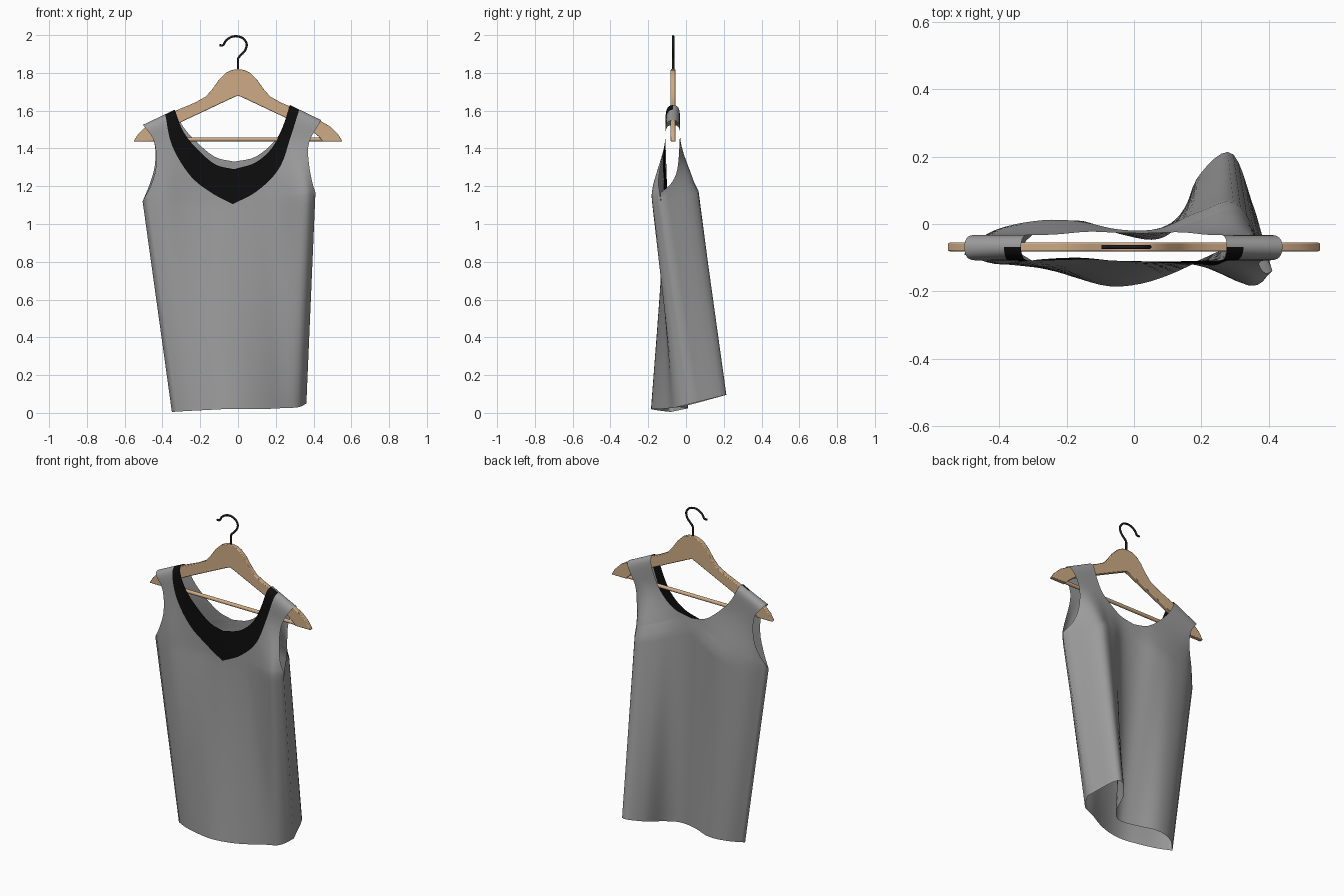
import bpy, bmesh, math
from mathutils import Vector

if "Cube" in bpy.data.objects:
    bpy.data.objects.remove(bpy.data.objects["Cube"])


def material(name, rgb):
    m = bpy.data.materials.new(name)
    m.diffuse_color = (*rgb, 1)
    m.use_nodes = True
    m.node_tree.nodes["Principled BSDF"].inputs["Base Color"].default_value = m.diffuse_color
    return m


GREY = material("grey cloth", (0.33, 0.33, 0.33))
BLACK = material("black trim", (0.004, 0.004, 0.004))
WOOD = material("light wood", (0.62, 0.41, 0.24))
WIRE = material("dark wire", (0.012, 0.012, 0.014))
HY = -0.068  # depth plane of the hanger


def spline(pts, f):
    """Smooth curve through pts, f from 0 to 1."""
    p = [Vector(v) for v in pts]
    n = len(p) - 1
    i = min(int(f * n), n - 1)
    t = f * n - i
    b, c = p[i], p[i + 1]
    a = p[i - 1] if i > 0 else b * 2 - c
    d = p[i + 2] if i + 2 <= n else c * 2 - b
    return 0.5 * (2 * b + (c - a) * t + (2 * a - 5 * b + 4 * c - d) * t * t
                  + (3 * b - a - 3 * c + d) * t ** 3)


# Cross-sections of the top, left seam to right seam: hem (x, y, z) and armpit (x, y)
HEM = {
    "front": [(-.35, -.08, .005), (-.27, -.125, .01), (-.17, -.16, .015), (-.07, -.185, .02),
              (.03, -.175, .02), (.13, -.14, .02), (.23, -.09, .025), (.32, -.05, .03), (.362, .03, .05)],
    "back": [(-.35, -.08, .005), (-.27, -.01, .02), (-.16, .01, .025), (-.04, -.03, .03),
             (.07, -.045, .03), (.14, .01, .04), (.19, .14, .075), (.29, .21, .095), (.362, .03, .05)],
}
PIT = {
    "front": [(-.505, -.09), (-.4, -.12), (-.28, -.105), (-.16, -.1), (-.05, -.11),
              (.07, -.115), (.2, -.125), (.35, -.185), (.41, -.14)],
    "back": [(-.505, -.09), (-.42, -.02), (-.29, .01), (-.17, .01), (-.05, -.015),
             (.07, -.015), (.19, .03), (.31, .05), (.41, -.14)],
}
TOP_Y = {"front": -.108, "back": -.032}

# Flat pattern edges (x, z) from armpit / neck bottom up to the shoulder ridge
ARM = {-1: [(-.505, 1.12), (-.455, 1.21), (-.43, 1.31), (-.445, 1.44), (-.503, 1.525)],
       1: [(.41, 1.165), (.38, 1.22), (.365, 1.31), (.375, 1.43), (.44, 1.55)]}
NECK = {
    ("front", -1): [(-.02, 1.29), (-.12, 1.315), (-.215, 1.395), (-.29, 1.49), (-.335, 1.605)],
    ("front", 1): [(-.02, 1.29), (.09, 1.325), (.18, 1.405), (.235, 1.51), (.275, 1.63)],
    ("back", -1): [(-.02, 1.33), (-.12, 1.355), (-.22, 1.435), (-.29, 1.515), (-.335, 1.605)],
    ("back", 1): [(-.02, 1.33), (.09, 1.355), (.19, 1.435), (.24, 1.52), (.275, 1.63)],
}
BAND = {-1: [(-.025, 1.105), (-.15, 1.17), (-.255, 1.26), (-.35, 1.42)],
        1: [(-.025, 1.105), (.09, 1.17), (.195, 1.28), (.27, 1.44)]}
for sd in BAND:  # band meets the ridge 70% of the way in
    BAND[sd].append(tuple(Vector(ARM[sd][4]).lerp(Vector(NECK["front", sd][4]), .7)))


def drape(side, p, q):
    """Flat pattern point to space; q = 0 at armpit, 1 at shoulder ridge."""
    x, z = p
    s = min(max((x + .505) / .915, 0), 1)
    pit = spline(PIT[side], s)
    if q <= 0:
        w = -q  # 0 armpit .. 1 hem
        hem = spline(HEM[side], s)
        return (pit.x + (hem.x - pit.x) * w, pit.y + (hem.y - pit.y) * w, z + hem.z * w)
    k = min(max((z - 1.12) / .36, 0), 1)
    k = k * k * (3 - 2 * k)
    y = pit.y + (TOP_Y[side] - pit.y) * k
    r = max(0, (q - .75) / .25)
    y = HY + (y - HY) * math.sqrt(max(0, 1 - r ** 6))
    return (pit.x + (x - pit.x) * k, y, z)


bm = bmesh.new()


def grid(rows, mat):
    vs = [[bm.verts.new(c) for c in r] for r in rows]
    for a, b in zip(vs, vs[1:]):
        for i in range(len(a) - 1):
            bm.faces.new((a[i], a[i + 1], b[i + 1], b[i])).material_index = mat


UP = [math.sin(i / 24 * math.pi / 2) for i in range(25)]
for side in ("front", "back"):
    for sd in (-1, 1):
        inner = BAND[sd] if side == "front" else NECK[side, sd]
        n = 14 if side == "front" else 20
        rows = []
        # body below the armpits
        for j in range(24):
            w = 1 - j / 24
            r = []
            for i in range(n + 1):
                p = Vector(ARM[sd][0]).lerp(Vector(inner[0]), i / n)
                p.y *= 1 - w
                r.append(drape(side, p, -w))
            rows.append(r)
        # chest and strap up to the ridge
        # (first row sits on the armpit line, so blend the level smoothly)
        for q in UP:
            a, b = spline(ARM[sd], q), spline(inner, q)
            rows.append([drape(side, a.lerp(b, i / n), max(q, 1e-6)) for i in range(n + 1)])
        # ease the body rows toward the chest so height alone drives the drape
        grid(rows, 0)
        # black neck band
        if side == "front":
            grid([[drape(side, spline(BAND[sd], q).lerp(spline(NECK[side, sd], q), i / 6), max(q, 1e-6))
                   for i in range(7)] for q in UP], 1)

bmesh.ops.remove_doubles(bm, verts=bm.verts, dist=0.0015)
bmesh.ops.recalc_face_normals(bm, faces=bm.faces)
me = bpy.data.meshes.new("sleeveless_top")
bm.to_mesh(me)
bm.free()
top = bpy.data.objects.new("sleeveless_top", me)
bpy.context.collection.objects.link(top)
me.materials.append(GREY)
me.materials.append(BLACK)
for f in me.polygons:
    f.use_smooth = True

# Wooden hanger body: mirrored outline, extruded
upper = [(0, 1.82), (.035, 1.815), (.065, 1.80), (.1, 1.765), (.135, 1.715), (.17, 1.675), (.23, 1.642),
         (.33, 1.6), (.43, 1.55), (.49, 1.515), (.53, 1.475), (.553, 1.437)]
lower = [(.45, 1.437), (.425, 1.465), (.38, 1.5), (.3, 1.54), (.03, 1.667), (0, 1.68)]
half = upper + lower
outline = half + [(-x, z) for x, z in reversed(half[1:-1])]
bm = bmesh.new()
face = bm.faces.new([bm.verts.new((x, HY - .013, z)) for x, z in outline])
ext = bmesh.ops.extrude_face_region(bm, geom=[face])
bmesh.ops.translate(bm, verts=[v for v in ext["geom"] if isinstance(v, bmesh.types.BMVert)], vec=(0, .026, 0))
bmesh.ops.recalc_face_normals(bm, faces=bm.faces)
me = bpy.data.meshes.new("hanger_body")
bm.to_mesh(me)
bm.free()
body = bpy.data.objects.new("hanger_body", me)
bpy.context.collection.objects.link(body)
me.materials.append(WOOD)
bev = body.modifiers.new("soft_edges", "BEVEL")
bev.width, bev.segments, bev.limit_method = .004, 2, "ANGLE"
bev.angle_limit = math.radians(60)
bpy.context.view_layer.objects.active = body
body.select_set(True)
bpy.ops.object.shade_smooth_by_angle(angle=math.radians(35))

# Trouser bar
bpy.ops.mesh.primitive_cylinder_add(vertices=16, radius=.011, depth=.96, location=(0, HY, 1.448),
                                    rotation=(0, math.pi / 2, 0))
bar = bpy.context.object
bar.name = "hanger_bar"
bar.data.materials.append(WOOD)
bpy.ops.object.shade_smooth_by_angle(angle=math.radians(40))

# Wire hook
path = [(-.097, 1.946), (-.078, 1.948), (-.063, 1.972), (-.035, 1.99), (-.005, 1.994), (.028, 1.982),
        (.046, 1.952), (.036, 1.917), (.004, 1.882), (0, 1.86), (0, 1.80)]
cu = bpy.data.curves.new("hanger_hook", "CURVE")
cu.dimensions = "3D"
cu.bevel_depth, cu.bevel_resolution, cu.use_fill_caps = .006, 3, True
sp = cu.splines.new("POLY")
sp.points.add(50)
for i, pt in enumerate(sp.points):
    c = spline(path, i / 50)
    pt.co = (c.x, HY, c.y, 1)
cu.materials.append(WIRE)
bpy.context.collection.objects.link(bpy.data.objects.new("hanger_hook", cu))
